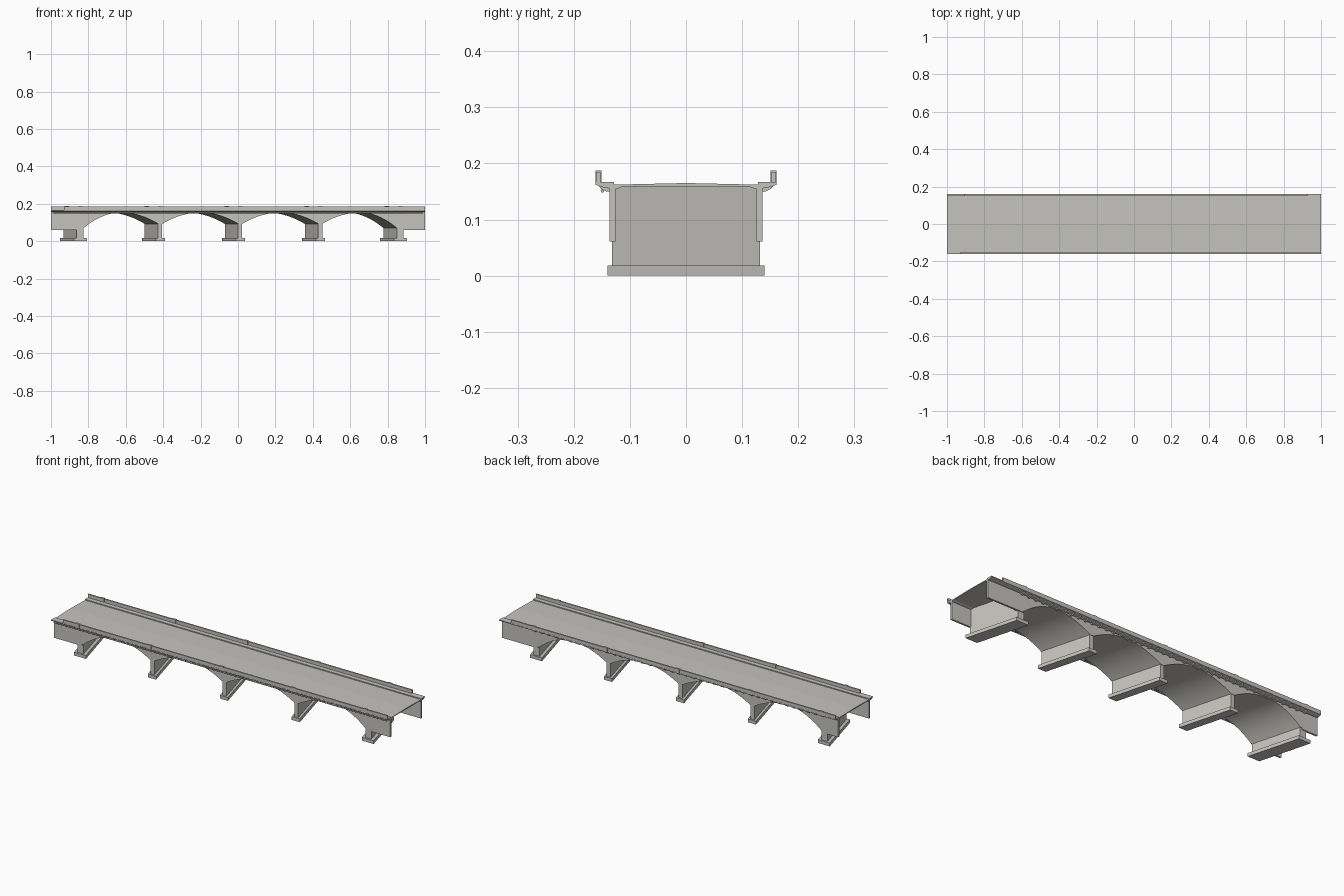
import bpy
import bmesh
from mathutils import Vector

default = bpy.data.objects.get("Cube")
if default:
    bpy.data.objects.remove(default, do_unlink=True)

concrete = bpy.data.materials.new("pale concrete")
concrete.use_nodes = True
colour = (0.56, 0.55, 0.515, 1)
concrete.diffuse_color = colour
concrete.node_tree.nodes["Principled BSDF"].inputs["Base Color"].default_value = colour

SKEW = -0.27      # x shift per unit of depth
SPAN = 0.428
FIRST = -0.88     # centreline of the first pier
piers = [FIRST + i * SPAN for i in range(5)]
HALF = 0.134      # half width of the arch ring


def finish(name, bm, skew=False, smooth=False):
    """Turn a bmesh into an object, optionally sheared to the skew of the piers."""
    if skew:
        for v in bm.verts:
            v.co.x += SKEW * v.co.y
    bmesh.ops.recalc_face_normals(bm, faces=bm.faces)
    mesh = bpy.data.meshes.new(name)
    bm.to_mesh(mesh)
    bm.free()
    mesh.materials.append(concrete)
    obj = bpy.data.objects.new(name, mesh)
    bpy.context.collection.objects.link(obj)
    if smooth:
        bpy.ops.object.select_all(action='DESELECT')
        obj.select_set(True)
        bpy.context.view_layer.objects.active = obj
        bpy.ops.object.shade_smooth_by_angle(angle=0.5)
    return obj


def prism(bm, points, axis, start, end):
    """Extrude a closed profile along x (points are y, z) or y (points are x, z)."""
    def place(p, d):
        return (d, p[0], p[1]) if axis == "x" else (p[0], d, p[1])
    face = bm.faces.new([bm.verts.new(place(p, start)) for p in points])
    out = bmesh.ops.extrude_face_region(bm, geom=[face])
    step = Vector((end - start, 0, 0) if axis == "x" else (0, end - start, 0))
    moved = [g for g in out["geom"] if isinstance(g, bmesh.types.BMVert)]
    bmesh.ops.translate(bm, verts=moved, vec=step)


def box(bm, x0, x1, y0, y1, z0, z1):
    prism(bm, [(x0, z0), (x1, z0), (x1, z1), (x0, z1)], "y", y0, y1)


# Footings and pier shafts; the end piers are thicker and spring lower
for i, x in enumerate(piers):
    is_end = i in (0, 4)
    foot, shaft = (0.035, 0.018) if is_end else (0.024, 0.011)
    bm = bmesh.new()
    box(bm, x - foot, x + foot, -0.14, 0.14, 0, 0.018)
    finish(f"footing_{i + 1}", bm, skew=True)
    bm = bmesh.new()
    box(bm, x - shaft, x + shaft, -0.132, 0.132, 0.018, 0.077 if is_end else 0.095)
    finish(f"pier_{i + 1}", bm, skew=True)

# Arch ring and spandrels as one long profile
CROWN, TOP, STEPS = 0.153, 0.159, 24
outline = [(piers[0] - 0.018, 0.07)]
for i in range(4):
    left = piers[i] + (0.018 if i == 0 else 0.011)
    right = piers[i + 1] - (0.018 if i == 3 else 0.011)
    for k in range(STEPS + 1):
        t = 2 * k / STEPS - 1
        low_side = (i == 0 and t < 0) or (i == 3 and t > 0)
        drop = 0.083 if low_side else 0.06
        outline.append(((left + right) / 2 + t * (right - left) / 2, CROWN - drop * t * t))
outline += [(piers[4] + 0.018, 0.07), (piers[4] + 0.018, TOP), (piers[0] - 0.018, TOP)]
bm = bmesh.new()
prism(bm, outline, "y", -HALF, HALF)
finish("arches", bm, skew=True, smooth=True)

# Wing walls running from the end piers to the ends of the deck
for side, label in ((-1, "front"), (1, "back")):
    shift = SKEW * side * HALF
    y0, y1 = sorted((side * 0.126, side * 0.136))
    bm = bmesh.new()
    box(bm, -1, piers[0] + 0.01 + shift, y0, y1, 0.061, TOP)
    box(bm, piers[4] - 0.01 + shift, 1, y0, y1, 0.061, TOP)
    finish(f"{label}_wing_walls", bm)

# Cambered road slab
bm = bmesh.new()
prism(bm, [(-0.132, 0.154), (-0.122, 0.155), (-0.112, 0.159), (0.112, 0.159),
           (0.122, 0.155), (0.132, 0.154), (0.132, 0.162), (0, 0.165), (-0.132, 0.162)],
      "x", -1, 1)
finish("road_deck", bm)

# Cantilevered kerbs, brackets, parapets and posts on both sides
for side, label in ((-1, "front"), (1, "back")):
    shift = SKEW * side * HALF
    bm = bmesh.new()
    kerb = [(0.128, 0.155), (0.142, 0.156), (0.153, 0.159), (0.161, 0.162),
            (0.161, 0.167), (0.128, 0.167)]
    prism(bm, [(side * y, z) for y, z in kerb], "x", -1, 1)
    finish(f"{label}_kerb", bm)

    bm = bmesh.new()
    bracket = [(0.13, 0.149), (0.142, 0.15), (0.152, 0.155), (0.156, 0.161), (0.13, 0.161)]
    for k in range(41):
        x = piers[0] + shift + k * SPAN / 10
        prism(bm, [(side * y, z) for y, z in bracket], "x", x - 0.006, x + 0.006)
    finish(f"{label}_brackets", bm)

    # The parapet is split by one expansion joint above an end pier
    y0, y1 = sorted((side * 0.152, side * 0.160))
    start, end, joint = (-0.93, 1, 0.858) if side < 0 else (-1, 0.93, -0.905)
    bm = bmesh.new()
    box(bm, start, joint - 0.003, y0, y1, 0.166, 0.185)
    box(bm, joint + 0.003, end, y0, y1, 0.166, 0.185)
    finish(f"{label}_parapet", bm)

    y0, y1 = sorted((side * 0.151, side * 0.161))
    bm = bmesh.new()
    for x in piers:
        box(bm, x + shift - 0.012, x + shift + 0.012, y0, y1, 0.166, 0.187)
    finish(f"{label}_parapet_posts", bm)

# Service pipe under the front kerb
bpy.ops.mesh.primitive_cylinder_add(vertices=12, radius=0.003, depth=1.98,
                                    location=(0, -0.149, 0.151), rotation=(0, 1.5708, 0))
pipe = bpy.context.object
pipe.name = "service_pipe"
pipe.data.materials.append(concrete)
bpy.ops.object.shade_smooth_by_angle()
